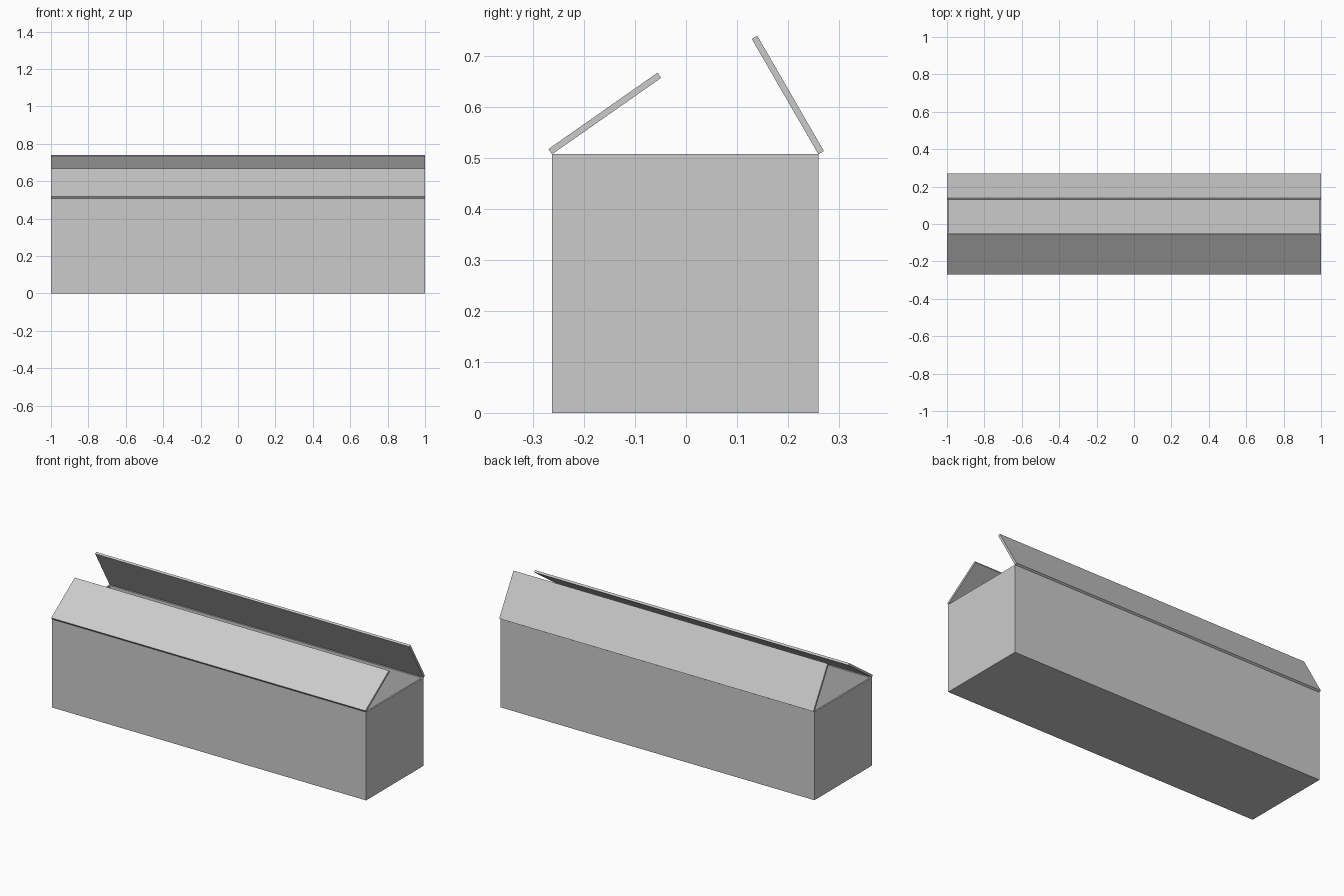
import bpy
import bmesh
from math import radians, sin, cos
from mathutils import Vector

old = bpy.data.objects.get("Cube")
if old:
    bpy.data.objects.remove(old, do_unlink=True)

HALF_LENGTH = 1.0
FRONT, BACK = -0.263, 0.26
HEIGHT = 0.508
BOARD = 0.0125
FLAP = (BACK - FRONT) / 2

grey = bpy.data.materials.new("plain grey")
grey.use_nodes = True
colour = (0.6, 0.6, 0.6, 1)
grey.diffuse_color = colour
grey.node_tree.nodes["Principled BSDF"].inputs["Base Color"].default_value = colour


def add_object(name, bm):
    bmesh.ops.recalc_face_normals(bm, faces=bm.faces)
    mesh = bpy.data.meshes.new(name)
    bm.to_mesh(mesh)
    bm.free()
    mesh.materials.append(grey)
    obj = bpy.data.objects.new(name, mesh)
    bpy.context.collection.objects.link(obj)


def extrude_along_x(name, profile):
    bm = bmesh.new()
    face = bm.faces.new([bm.verts.new((-HALF_LENGTH, p.x, p.y)) for p in profile])
    result = bmesh.ops.extrude_face_region(bm, geom=[face], use_keep_orig=True)
    verts = [v for v in result["geom"] if isinstance(v, bmesh.types.BMVert)]
    bmesh.ops.translate(bm, verts=verts, vec=(2 * HALF_LENGTH, 0, 0))
    add_object(name, bm)


# Open box: inset the top for the rim, then sink it to form the inside
bm = bmesh.new()
bmesh.ops.create_cube(bm, size=1)
for v in bm.verts:
    v.co = (v.co.x * 2 * HALF_LENGTH,
            FRONT if v.co.y < 0 else BACK,
            0 if v.co.z < 0 else HEIGHT)
bm.normal_update()
top = max(bm.faces, key=lambda f: f.calc_center_median().z)
bmesh.ops.inset_region(bm, faces=[top], thickness=BOARD)
well = bmesh.ops.extrude_discrete_faces(bm, faces=[top])["faces"][0]
bmesh.ops.translate(bm, verts=well.verts, vec=(0, 0, BOARD - HEIGHT))
add_object("box_body", bm)

# Lid flaps, hinged on the outer top edges and raised to different angles
for name, hinge_y, inward, angle in (("front_flap", FRONT, 1, 35),
                                     ("back_flap", BACK, -1, 60)):
    a = radians(angle)
    hinge = Vector((hinge_y, HEIGHT))
    along = Vector((inward * cos(a), sin(a))) * FLAP
    outward = Vector((-inward * sin(a), cos(a))) * BOARD
    extrude_along_x(name, [hinge, hinge + along, hinge + along + outward, hinge + outward])
